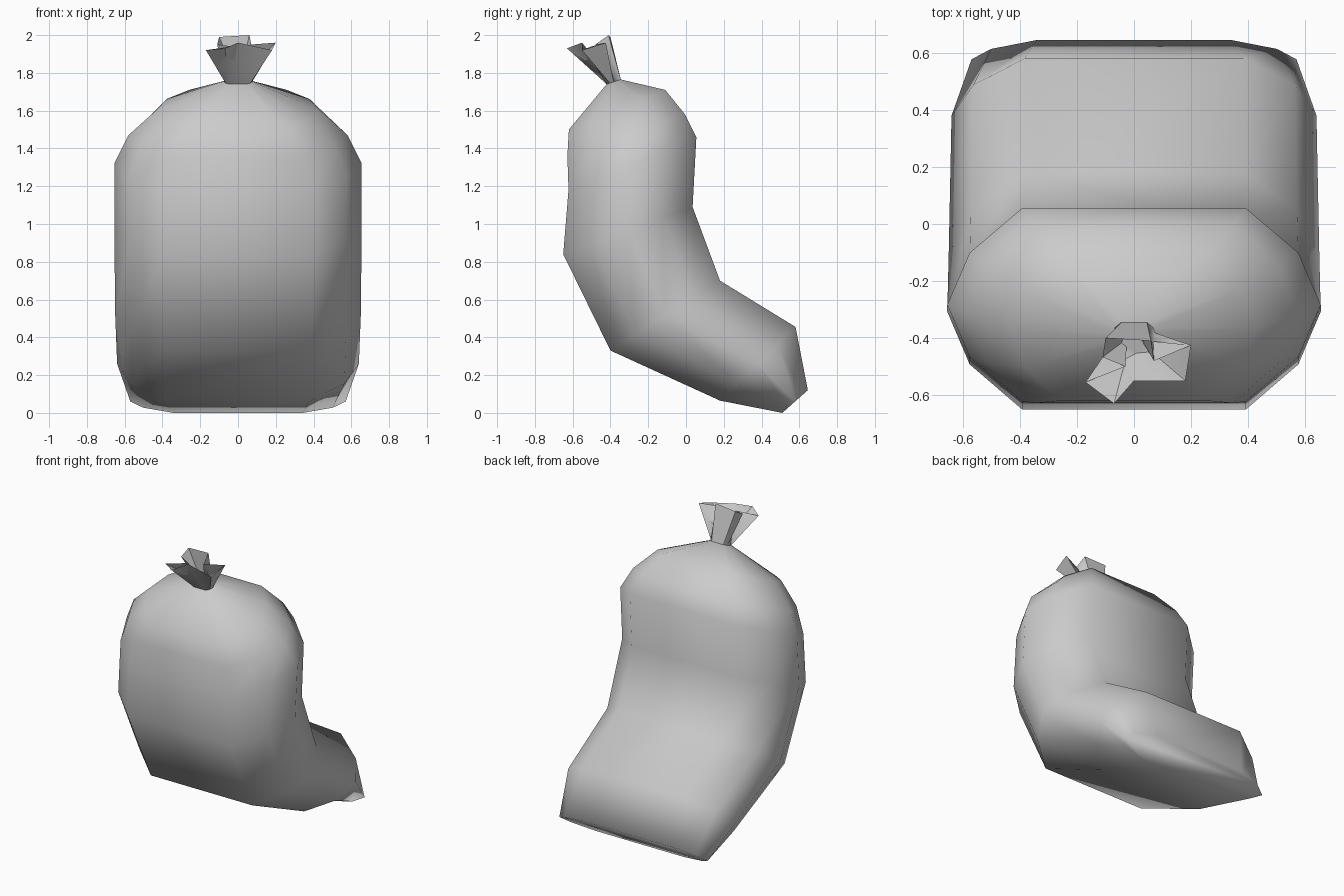
import bpy, bmesh, math
from mathutils import Vector

cube = bpy.data.objects.get("Cube")
if cube:
    bpy.data.objects.remove(cube)

grey = bpy.data.materials.new("grey_plastic")
grey.use_nodes = True
GREY = (0.6, 0.6, 0.6, 1)
grey.diffuse_color = GREY
grey.node_tree.nodes["Principled BSDF"].inputs["Base Color"].default_value = GREY

# Ten-sided cross-section: (width factor, depth factor), anticlockwise from front left
HALF = [(0.6, -1), (0.88, -0.54), (1, 0), (0.88, 0.54), (0.6, 1)]
SECTION = [(-0.6, -1)] + HALF + [(-w, d) for w, d in reversed(HALF[1:])]


def ring(front, back, width):
    """Section spanning from a front (y, z) point to a back (y, z) point."""
    f, b = Vector((0, *front)), Vector((0, *back))
    mid, half = (f + b) / 2, (b - f) / 2
    return [mid + half * d + Vector((width * w, 0, 0)) for w, d in SECTION]


def loft(name, rings, cap_start, cap_end, angle):
    """Skin consecutive rings into one smooth-shaded object."""
    bm = bmesh.new()
    loops = [[bm.verts.new(p) for p in r] for r in rings]
    for a, b in zip(loops, loops[1:]):
        for i in range(len(a)):
            j = (i + 1) % len(a)
            bm.faces.new((a[i], a[j], b[j], b[i]))
    if cap_start:
        bm.faces.new(loops[0])
    if cap_end:
        bm.faces.new(loops[-1])
    bmesh.ops.recalc_face_normals(bm, faces=bm.faces)
    mesh = bpy.data.meshes.new(name)
    bm.to_mesh(mesh)
    bm.free()
    mesh.materials.append(grey)
    obj = bpy.data.objects.new(name, mesh)
    bpy.context.collection.objects.link(obj)
    bpy.ops.object.select_all(action="DESELECT")
    obj.select_set(True)
    bpy.context.view_layer.objects.active = obj
    bpy.ops.object.shade_smooth_by_angle(angle=math.radians(angle))
    return obj


# Slumped sack body, from the toe up to the neck
neck = ring((-0.42, 1.74), (-0.345, 1.765), 0.075)
loft("sack_body", [
    ring((0.51, 0.0), (0.645, 0.12), 0.57),
    ring((0.18, 0.065), (0.58, 0.455), 0.64),
    ring((-0.40, 0.33), (0.18, 0.70), 0.65),
    ring((-0.65, 0.84), (0.035, 1.09), 0.655),
    ring((-0.622, 1.18), (0.055, 1.46), 0.655),
    ring((-0.628, 1.36), (-0.005, 1.58), 0.58),
    ring((-0.62, 1.50), (-0.11, 1.71), 0.43),
    neck,
], True, True, 80)

# Gathered top: crumpled rim flaring from the neck, with a hollow inside
rim = [Vector(p) for p in (
    (-0.07, -0.63, 1.93), (0.0, -0.55, 1.96), (0.18, -0.55, 1.92),
    (0.2, -0.425, 1.96), (0.07, -0.48, 1.95), (0.06, -0.41, 2.0),
    (-0.1, -0.4, 1.99), (-0.11, -0.467, 1.95), (-0.03, -0.5, 1.94),
    (-0.17, -0.555, 1.92))]
middle = [n.lerp(r, 0.5) for n, r in zip(neck, rim)]
pit = Vector((0, -0.42, 1.82))
hollow = [pit.lerp(m, 0.5) for m in middle]
loft("gathered_top", [neck, middle, rim, hollow], False, True, 60)
